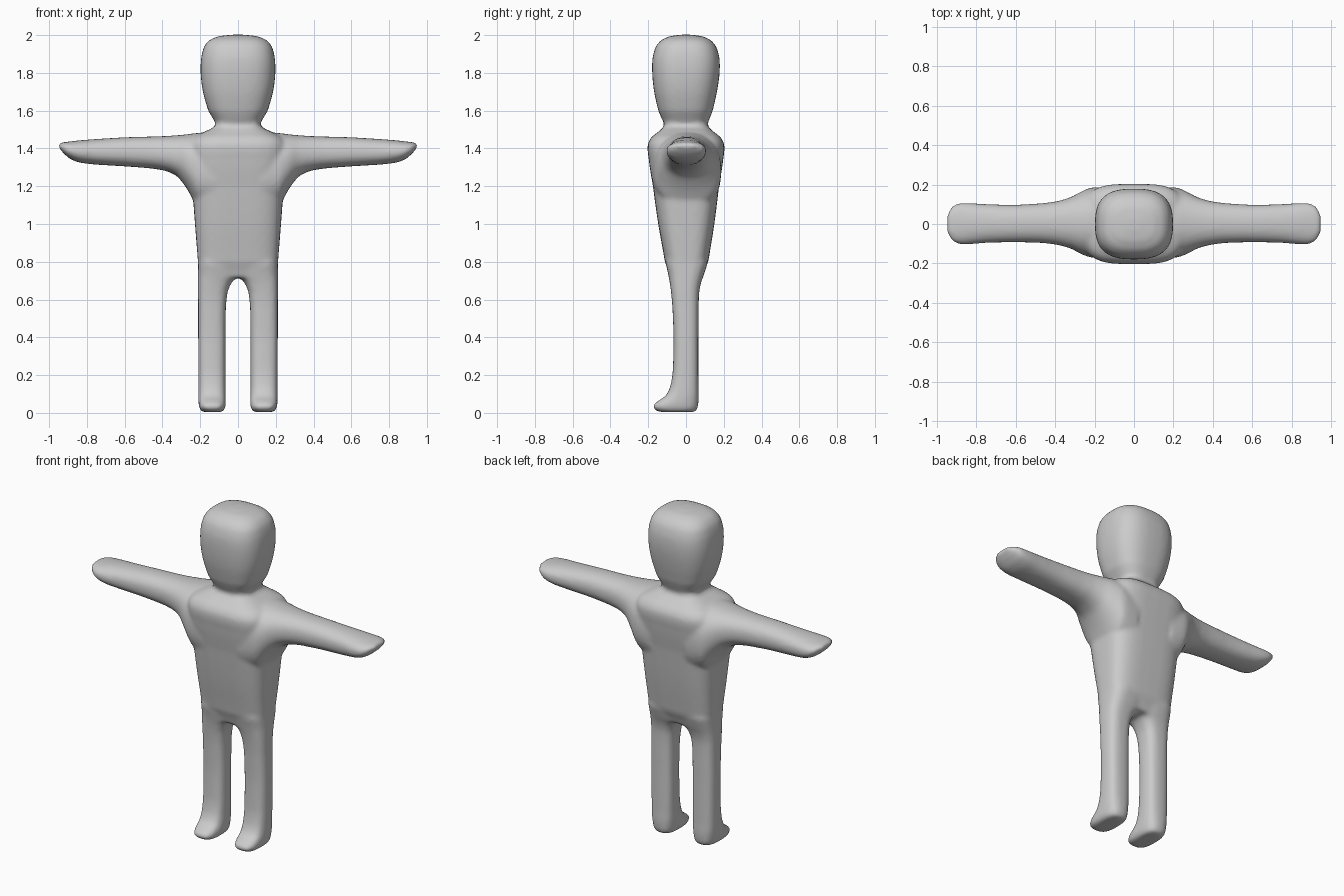
import bpy, bmesh, math

SEG = 40   # points round each cross-section
SUB = 5    # steps between two stations


def catmull(p0, p1, p2, p3, t):
    return [0.5 * (2*b + (c-a)*t + (2*a-5*b+4*c-d)*t*t + (3*b-a-3*c+d)*t**3)
            for a, b, c, d in zip(p0, p1, p2, p3)]


def loft(bm, stations, power, place):
    """Closed tube of rounded-square rings; station = (t, a_min, a_max, b_min, b_max)."""
    rows = []
    for i in range(len(stations) - 1):
        p1, p2 = stations[i], stations[i + 1]
        p0, p3 = stations[max(i - 1, 0)], stations[min(i + 2, len(stations) - 1)]
        for k in range(SUB):
            row = catmull(p0, p1, p2, p3, k / SUB)
            row[0] = p1[0] + (p2[0] - p1[0]) * k / SUB
            rows.append(row)
    rows.append(stations[-1])
    rings = []
    for t, a0, a1, b0, b1 in rows:
        ring = []
        for s in range(SEG):
            ang = 2 * math.pi * s / SEG
            c, d = math.cos(ang), math.sin(ang)
            u = math.copysign(abs(c) ** (2 / power), c)
            v = math.copysign(abs(d) ** (2 / power), d)
            a = (a0 + a1) / 2 + u * (a1 - a0) / 2
            b = (b0 + b1) / 2 + v * (b1 - b0) / 2
            ring.append(bm.verts.new(place(t, a, b)))
        rings.append(ring)
    for r, q in zip(rings, rings[1:]):
        for s in range(SEG):
            n = (s + 1) % SEG
            bm.faces.new((r[s], r[n], q[n], q[s]))
    bm.faces.new(rings[0][::-1])
    bm.faces.new(rings[-1])


def upright(side=1):
    return lambda t, a, b: (side * a, b, t)


def sideways(side):
    return lambda t, a, b: (side * t, a, b)


bm = bmesh.new()

# head: z, half width, front y, back y
head = [(1.50, .10, -.10, .10), (1.55, .128, -.125, .122), (1.60, .158, -.147, .142),
        (1.70, .186, -.169, .164), (1.80, .198, -.179, .178), (1.88, .195, -.177, .177),
        (1.94, .180, -.160, .160), (1.975, .150, -.130, .130), (1.995, .10, -.085, .085),
        (2.002, .04, -.035, .035)]
loft(bm, [(z, -w, w, f, k) for z, w, f, k in head], 2.7, upright())

# torso and neck
torso = [(.715, .195, -.085, .085), (.80, .212, -.112, .118), (1.00, .228, -.147, .15),
         (1.20, .243, -.175, .175), (1.35, .26, -.198, .198), (1.42, .26, -.203, .203),
         (1.46, .235, -.183, .183), (1.49, .175, -.145, .145), (1.515, .125, -.118, .118),
         (1.56, .115, -.11, .11)]
loft(bm, [(z, -w, w, f, k) for z, w, f, k in torso], 3.4, upright())

# arms: x, y range, z range
arm = [(.12, -.18, .185, 1.06, 1.485), (.22, -.17, .185, 1.10, 1.482),
       (.27, -.152, .163, 1.185, 1.475), (.32, -.125, .137, 1.25, 1.470),
       (.38, -.108, .118, 1.28, 1.466), (.46, -.097, .106, 1.294, 1.463),
       (.60, -.093, .098, 1.305, 1.459), (.75, -.096, .101, 1.314, 1.450),
       (.84, -.103, .107, 1.325, 1.443), (.89, -.102, .106, 1.345, 1.437),
       (.925, -.085, .089, 1.375, 1.433), (.948, -.05, .054, 1.402, 1.428)]
# legs: z, x range, y range
leg = [(.004, .085, .185, -.135, .045), (.015, .072, .20, -.165, .058),
       (.035, .066, .207, -.176, .064), (.055, .065, .209, -.158, .066),
       (.09, .065, .210, -.108, .067), (.14, .066, .210, -.083, .066),
       (.22, .066, .210, -.070, .066), (.40, .066, .211, -.066, .066),
       (.56, .064, .211, -.072, .067), (.64, .055, .212, -.079, .070),
       (.69, .034, .212, -.086, .080), (.73, .00, .212, -.094, .095),
       (.80, .00, .212, -.108, .115)]
for side in (-1, 1):
    loft(bm, arm, 2.3, sideways(side))
    loft(bm, leg, 2.9, upright(side))

bmesh.ops.recalc_face_normals(bm, faces=bm.faces)
mesh = bpy.data.meshes.new("body")
bm.to_mesh(mesh)
bm.free()
body = bpy.data.objects.new("body", mesh)
bpy.context.collection.objects.link(body)

# plain grey surface
grey = bpy.data.materials.new("grey")
grey.diffuse_color = (0.6, 0.6, 0.6, 1)
mesh.materials.append(grey)

# fuse the limbs into one soft skin
fuse = body.modifiers.new("fuse", 'REMESH')
fuse.mode = 'VOXEL'
fuse.voxel_size = 0.011
fuse.use_smooth_shade = True
soften = body.modifiers.new("soften", 'SMOOTH')
soften.factor = 0.5
soften.iterations = 10
for p in mesh.polygons:
    p.use_smooth = True
